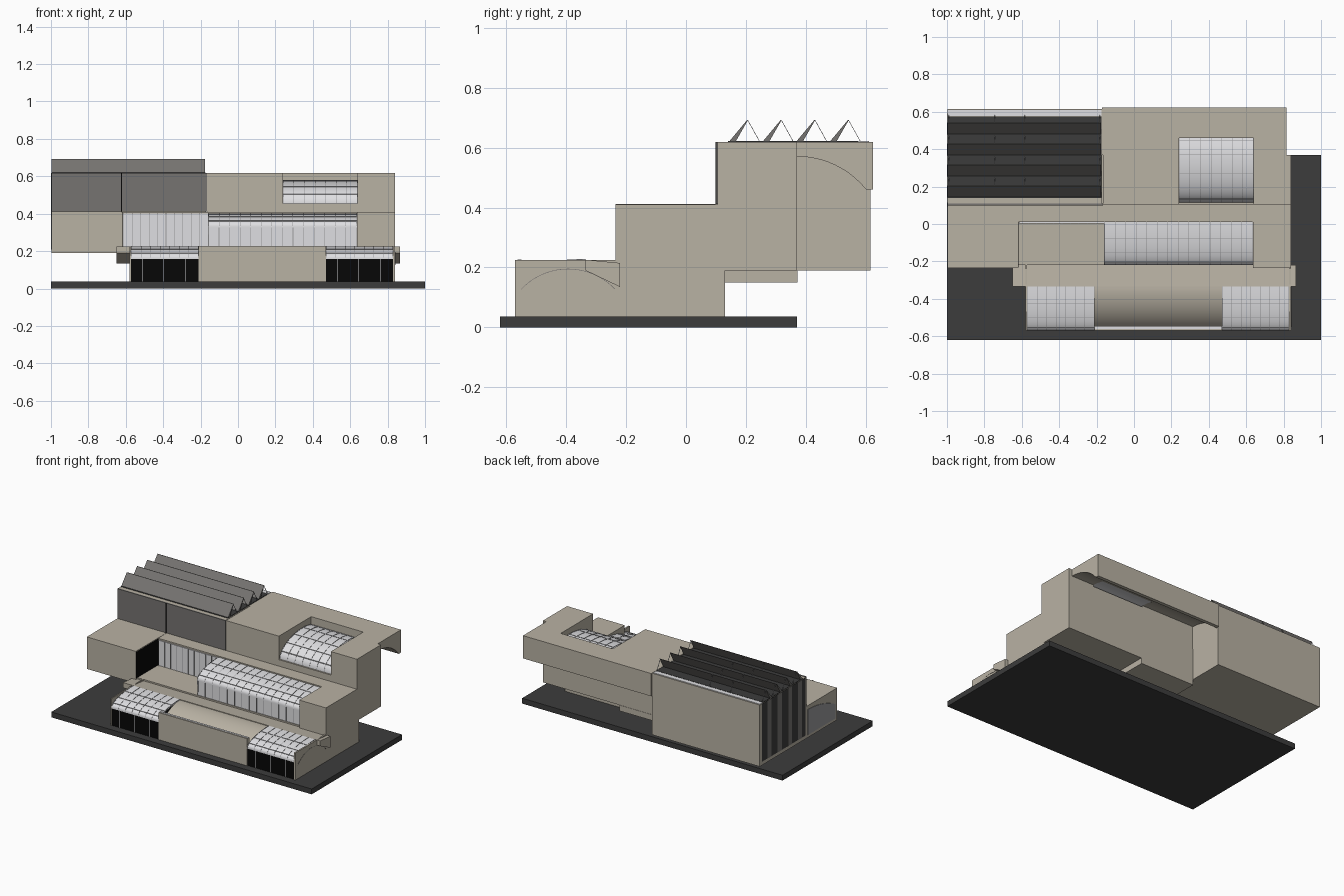
import bpy, bmesh, math

if "Cube" in bpy.data.objects:
    bpy.data.objects.remove(bpy.data.objects["Cube"])


def material(name, rgb):
    m = bpy.data.materials.new(name)
    m.diffuse_color = (*rgb, 1)
    m.use_nodes = True
    m.node_tree.nodes["Principled BSDF"].inputs["Base Color"].default_value = m.diffuse_color
    return m


CONCRETE = material("concrete", (0.485, 0.445, 0.37))
GREY = material("grey panel", (0.18, 0.173, 0.165))
DARK = material("dark slab", (0.045, 0.045, 0.045))
BLACK = material("black glazing", (0.002, 0.002, 0.002))
GLASS = material("pale glass", (0.74, 0.74, 0.76))
FRAME = material("frame grey", (0.33, 0.33, 0.34))


def prisms(name, mat, parts, smooth=False):
    """Each part is (x0, x1, profile of (y, z) points), extruded along x."""
    bm = bmesh.new()
    for x0, x1, prof in parts:
        a = [bm.verts.new((x0, y, z)) for y, z in prof]
        b = [bm.verts.new((x1, y, z)) for y, z in prof]
        bm.faces.new(a)
        bm.faces.new(b[::-1])
        n = len(prof)
        for i in range(n):
            j = (i + 1) % n
            bm.faces.new((a[j], a[i], b[i], b[j]))
    bmesh.ops.recalc_face_normals(bm, faces=bm.faces)
    me = bpy.data.meshes.new(name)
    bm.to_mesh(me)
    bm.free()
    me.materials.append(mat)
    ob = bpy.data.objects.new(name, me)
    bpy.context.collection.objects.link(ob)
    if smooth:
        bpy.ops.object.select_all(action='DESELECT')
        ob.select_set(True)
        bpy.context.view_layer.objects.active = ob
        bpy.ops.object.shade_smooth_by_angle(angle=math.radians(25))
    return ob


def rect(y0, y1, z0, z1):
    return [(y0, z0), (y1, z0), (y1, z1), (y0, z1)]


def box(name, mat, x0, x1, y0, y1, z0, z1):
    return prisms(name, mat, [(x0, x1, rect(y0, y1, z0, z1))])


def arc(y_low, z_low, y_top, z_top, n=10):
    """Circular arc from a low edge up to a level crown."""
    dy, dz = y_top - y_low, z_top - z_low
    r = (dy * dy + dz * dz) / (2 * dz)
    span = math.asin(min(1, abs(dy) / r))
    s = 1 if dy > 0 else -1
    return [(y_top - s * r * math.sin(span * (1 - i / n)),
             z_top - r + r * math.cos(span * (1 - i / n))) for i in range(n + 1)]


def quarter(y_low, z_low, y_top, z_top, n=12):
    """Quarter ellipse rising steeply from its low edge to a level crown."""
    return [(y_top - (y_top - y_low) * math.cos(math.pi / 2 * i / n),
             z_low + (z_top - z_low) * math.sin(math.pi / 2 * i / n)) for i in range(n + 1)]


def shell(pts, lo, hi):
    return [(y, z + hi) for y, z in pts] + [(y, z + lo) for y, z in reversed(pts)]


def glass_vault(name, x0, x1, pts, ribs):
    """Curved glazing with raised ribs and rails."""
    prisms(name + "_glass", GLASS, [(x0, x1, shell(pts, -0.008, 0))], True)
    w = 0.0025
    parts = []
    for i in range(ribs + 1):
        x = x0 + w + (x1 - x0 - 2 * w) * i / ribs
        parts.append((x - w / 2, x + w / 2, shell(pts, -0.001, 0.002)))
    for y, z in pts[3:-1:3]:
        parts.append((x0, x1, rect(y - w / 2, y + w / 2, z - 0.002, z + 0.002)))
    prisms(name + "_frame", FRAME, parts)


def mullions(name, mat, x0, x1, n, y, z0, z1):
    prisms(name, mat, [(x0 + (x1 - x0) * i / n - 0.0015, x0 + (x1 - x0) * i / n + 0.0015,
                        rect(y - 0.003, y, z0, z1)) for i in range(n + 1)])


# Base
box("base_slab", DARK, -1, 1, -0.62, 0.37, 0, 0.037)

# Ground floor
box("ground_floor_body", CONCRETE, -0.575, 0.84, -0.225, 0.13, 0.037, 0.19)
box("rear_soffit_box", CONCRETE, -0.17, 0.25, 0.13, 0.372, 0.15, 0.19)
box("ground_floor_back", CONCRETE, -0.575, 0.84, -0.335, -0.22, 0.037, 0.19)
prisms("cornice_band", CONCRETE, [(-0.65, 0.865, [(-0.335, 0.19), (-0.335, 0.226),
                                                  (-0.22, 0.215), (-0.22, 0.135)])])
barrel = arc(-0.545, 0.125, -0.345, 0.223)
prisms("front_barrel_roof", CONCRETE, [(-0.21, 0.47, [(-0.545, 0.037)] + barrel +
                                        [(-0.22, 0.21), (-0.22, 0.037)])], True)
box("front_parapet", CONCRETE, -0.21, 0.47, -0.57, -0.545, 0.037, 0.225)
box("parapet_cap", GLASS, -0.21, 0.47, -0.562, -0.548, 0.223, 0.227)
box("right_end_wall", CONCRETE, 0.83, 0.84, -0.57, -0.22, 0.037, 0.225)
box("left_end_wall", CONCRETE, -0.58, -0.572, -0.57, -0.22, 0.037, 0.225)
# Arch trim on the right end wall
arch = arc(-0.55, 0.127, -0.393, 0.195)
arch += [(-0.786 - y, z) for y, z in reversed(arch[:-1])]
prisms("end_arch_line", GREY, [(0.84, 0.8412, shell(arch, -0.001, 0.001))])

# Two glazed pavilions on the front
for side, x0, x1 in (("left", -0.572, -0.21), ("right", 0.47, 0.83)):
    box(side + "_shopfront", BLACK, x0, x1, -0.565, -0.335, 0.037, 0.164)
    mullions(side + "_shopfront_mullions", GLASS, x0 + 0.06, x1 - 0.07, 2, -0.565, 0.037, 0.164)
    glass_vault(side + "_pavilion", x0, x1, quarter(-0.57, 0.165, -0.335, 0.226), 7)

# Middle floor
box("middle_body", CONCRETE, -0.62, 0.84, 0.01, 0.37, 0.19, 0.41)
box("terrace_floor", CONCRETE, -0.62, 0.635, -0.22, 0.01, 0.19, 0.225)
box("left_cantilever", CONCRETE, -0.997, -0.62, -0.235, 0.11, 0.19, 0.412)
box("right_middle_block", CONCRETE, 0.635, 0.84, -0.235, 0.01, 0.19, 0.41)
box("terrace_side_panel", BLACK, -0.62, -0.6185, -0.233, 0.01, 0.225, 0.407)
box("terrace_window", GLASS, -0.615, -0.16, 0.004, 0.01, 0.225, 0.40)
mullions("terrace_window_mullions", FRAME, -0.61, -0.16, 10, 0.004, 0.225, 0.40)
box("gallery_window", GLASS, -0.16, 0.635, -0.215, -0.207, 0.225, 0.335)
mullions("gallery_window_mullions", FRAME, -0.158, 0.633, 14, -0.215, 0.225, 0.335)
gallery = quarter(-0.22, 0.335, 0.012, 0.402)
prisms("gallery_end_panel", GLASS, [(-0.16, -0.154, [(-0.215, 0.225)] + [(y, z - 0.004) for y, z in gallery]
                                     + [(0.012, 0.225)])])
glass_vault("gallery", -0.16, 0.635, gallery, 14)
# Arched panel on the left end
prisms("left_end_arch_panel", FRAME, [(-1, -0.997, [(-0.21, 0.21)] + arc(-0.21, 0.31, 0.09, 0.385)
                                       + [(0.09, 0.21)])])

# Upper right wing, notched round a sunken skylight
wing_arc = arc(0.60, 0.46, 0.37, 0.57)
hood = [(0.37, 0.618), (0.624, 0.618), (0.624, 0.46)] + wing_arc
middle_hood = [(0.46, 0.618), (0.624, 0.618), (0.624, 0.46)] + [p for p in wing_arc if p[0] > 0.46]
middle_hood.append((0.46, 0.556))
prisms("rear_hood", CONCRETE, [(-0.17, 0.24, hood), (0.64, 0.815, hood), (0.24, 0.64, middle_hood)], True)
prisms("upper_wing", CONCRETE, [(-0.165, 0.24, rect(0.105, 0.37, 0.41, 0.618)),
                                (0.64, 0.84, rect(0.105, 0.37, 0.41, 0.618)),
                                (0.24, 0.64, rect(0.105, 0.37, 0.41, 0.455)),
                                (0.24, 0.64, rect(0.36, 0.37, 0.455, 0.56))])
skylight = quarter(0.115, 0.457, 0.37, 0.578)
skylight += [(y, z + 0.008) for y, z in reversed(wing_arc) if 0.372 < y < 0.46] + [(0.462, 0.565)]
glass_vault("skylight", 0.24, 0.64, skylight, 7)

# Upper left tower
box("tower", CONCRETE, -0.997, -0.17, 0.11, 0.615, 0.19, 0.617)
box("tower_front_panel", GREY, -0.997, -0.165, 0.10, 0.11, 0.412, 0.619)
box("tower_front_joint", BLACK, -0.626, -0.620, 0.098, 0.10, 0.412, 0.619)
box("tower_roof_panel", DARK, -0.995, -0.175, 0.14, 0.575, 0.617, 0.621)
box("tower_roof_glass", GLASS, -0.995, -0.175, 0.578, 0.61, 0.617, 0.621)
box("tower_end_glazing", DARK, -0.9985, -0.997, 0.115, 0.59, 0.215, 0.617)

# Sawtooth roof lights with thin struts, and matching fins on the end
teeth, struts, fins = [], [], []
for i in range(4):
    y = 0.143 + 0.112 * i
    teeth.append((-0.997, -0.177, [(y, 0.619), (y + 0.022, 0.619), (y + 0.064, 0.692), (y + 0.061, 0.692)]))
    for x in (-0.99, -0.745, -0.585, -0.182):
        struts.append((x - 0.0015, x + 0.0015, [(y + 0.062, 0.691), (y + 0.064, 0.691),
                                                (y + 0.104, 0.619), (y + 0.102, 0.619)]))
    fins.append((-1, -0.9985, rect(y + 0.01, y + 0.055, 0.215, 0.617)))
prisms("sawtooth_panels", GREY, teeth)
prisms("sawtooth_struts", FRAME, struts)
prisms("tower_end_fins", GREY, fins)
